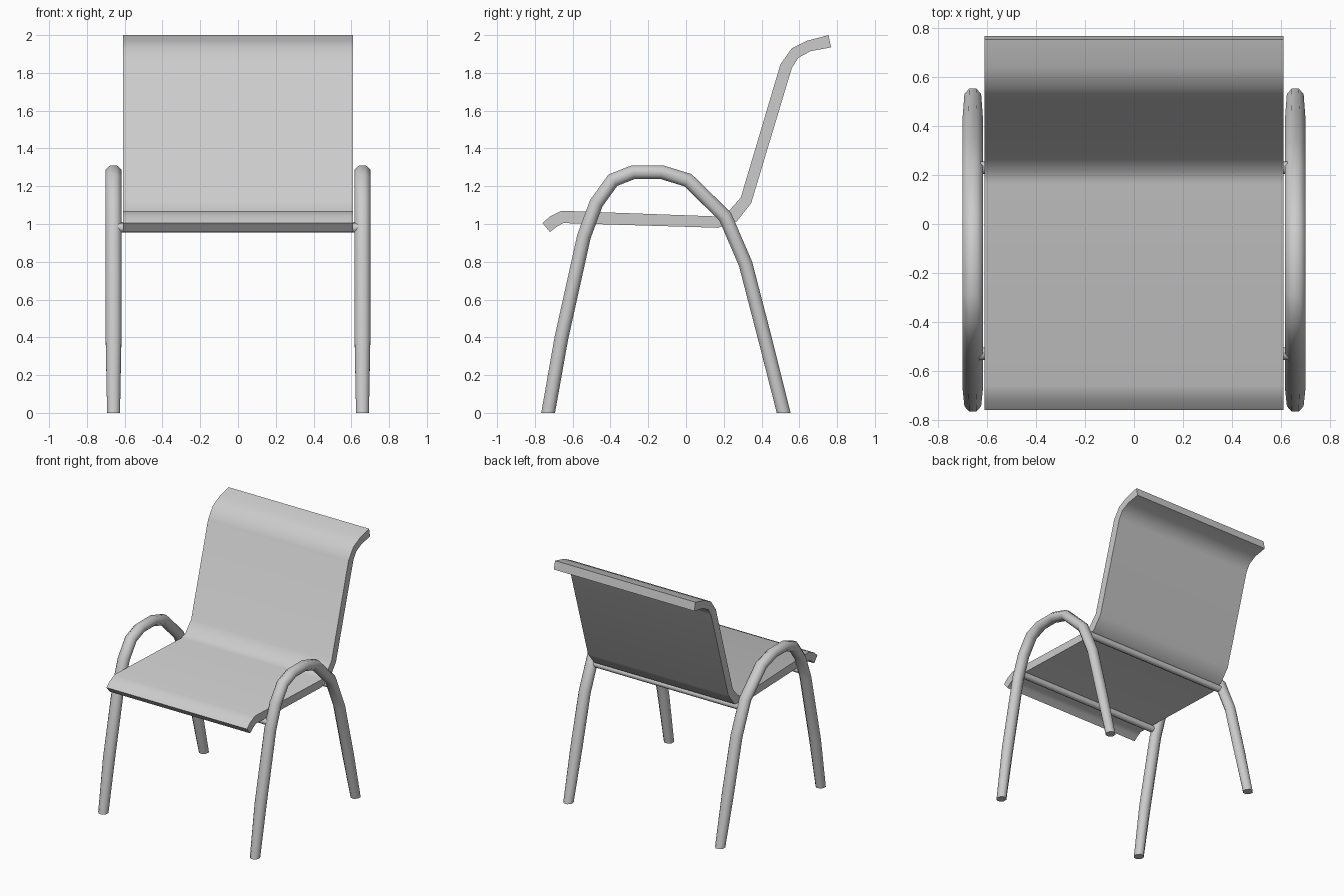
import bpy
import bmesh
from math import cos, sin, pi
from mathutils import Vector

cube = bpy.data.objects.get("Cube")
if cube:
    bpy.data.objects.remove(cube, do_unlink=True)

grey = bpy.data.materials.new("light grey")
grey.use_nodes = True
grey.diffuse_color = (0.6, 0.6, 0.6, 1)
grey.node_tree.nodes["Principled BSDF"].inputs["Base Color"].default_value = (0.6, 0.6, 0.6, 1)


def finish(name, bm, angle):
    """Turn a bmesh into a smooth shaded grey object."""
    bmesh.ops.recalc_face_normals(bm, faces=bm.faces)
    mesh = bpy.data.meshes.new(name)
    bm.to_mesh(mesh)
    bm.free()
    mesh.materials.append(grey)
    obj = bpy.data.objects.new(name, mesh)
    bpy.context.collection.objects.link(obj)
    bpy.ops.object.select_all(action="DESELECT")
    obj.select_set(True)
    bpy.context.view_layer.objects.active = obj
    bpy.ops.object.shade_smooth_by_angle(angle=angle)
    return obj


def loft(rings):
    """Skin closed rings of points and cap both ends."""
    bm = bmesh.new()
    loops = [[bm.verts.new(p) for p in ring] for ring in rings]
    n = len(loops[0])
    for a, b in zip(loops, loops[1:]):
        for i in range(n):
            j = (i + 1) % n
            bm.faces.new((a[i], a[j], b[j], b[i]))
    bm.faces.new(loops[0])
    bm.faces.new(loops[-1])
    return bm


# Seat and backrest: one bent sheet, as matching upper and lower (y, z) edges
upper = [(-0.76, 1.005), (-0.72, 1.04), (-0.66, 1.07), (0.165, 1.04), (0.22, 1.06),
         (0.29, 1.14), (0.50, 1.845), (0.56, 1.93), (0.64, 1.97), (0.755, 2.0)]
lower = [(-0.72, 0.957), (-0.685, 0.985), (-0.65, 1.005), (0.17, 0.98), (0.27, 1.015),
         (0.345, 1.11), (0.56, 1.825), (0.595, 1.88), (0.66, 1.915), (0.768, 1.935)]
HALF_WIDTH = 0.61
sheet = loft([[(-HALF_WIDTH, *u), (HALF_WIDTH, *u), (HALF_WIDTH, *w), (-HALF_WIDTH, *w)]
              for u, w in zip(upper, lower)])
finish("seat_and_backrest", sheet, 0.7)

# Side frames: each a tube running foot, armrest, foot
path = [Vector(p) for p in (
    (-0.73, 0), (-0.66, 0.395), (-0.54, 0.935), (-0.475, 1.11), (-0.387, 1.232),
    (-0.28, 1.274), (-0.127, 1.274), (0.01, 1.232), (0.207, 1.04), (0.315, 0.79),
    (0.42, 0.385), (0.517, 0))]
SIDES = 8


def frame_rings(x):
    rings = []
    last = len(path) - 1
    for i, p in enumerate(path):
        if i in (0, last):
            # feet are cut level with the floor and slightly narrower
            across, width = Vector((-1 if i == 0 else 1, 0)), 0.037
        else:
            d1 = (p - path[i - 1]).normalized()
            d2 = (path[i + 1] - p).normalized()
            t = (d1 + d2).normalized()
            across, width = Vector((-t.y, t.x)) / t.dot(d1), 0.045
        ring = []
        for k in range(SIDES):
            a = 2 * pi * (k + 0.5) / SIDES
            q = p + across * 0.0395 * sin(a)
            ring.append((x + width * cos(a), q.x, q.y))
        rings.append(ring)
    return rings


for side, x in (("left", 0.659), ("right", -0.659)):
    finish(side + "_frame", loft(frame_rings(x)), 0.95)

# Crossbars under the seat, joining the two frames
for name, y, z in (("front_crossbar", -0.53, 0.98), ("rear_crossbar", 0.23, 0.985)):
    ends = [[(x, y + 0.026 * cos(2 * pi * k / SIDES), z + 0.026 * sin(2 * pi * k / SIDES))
             for k in range(SIDES)] for x in (-0.65, 0.65)]
    finish(name, loft(ends), 0.95)
